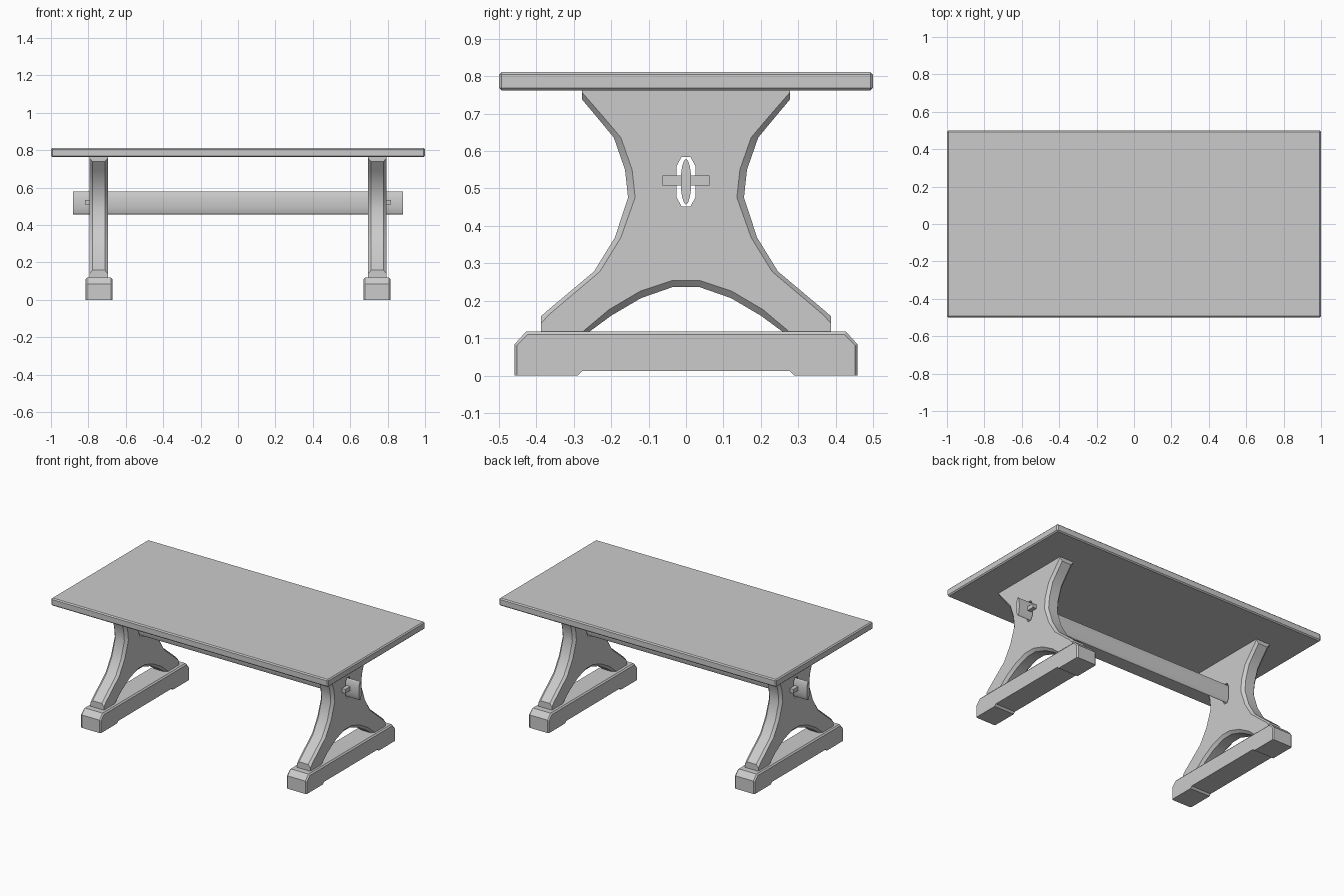
import bpy, bmesh, math

if "Cube" in bpy.data.objects:
    bpy.data.objects.remove(bpy.data.objects["Cube"])


def finish(bm, name, smooth=False):
    bmesh.ops.recalc_face_normals(bm, faces=bm.faces[:])
    mesh = bpy.data.meshes.new(name)
    bm.to_mesh(mesh)
    bm.free()
    ob = bpy.data.objects.new(name, mesh)
    bpy.context.collection.objects.link(ob)
    if smooth:
        bpy.ops.object.select_all(action='DESELECT')
        ob.select_set(True)
        bpy.context.view_layer.objects.active = ob
        bpy.ops.object.shade_smooth_by_angle(angle=math.radians(30))
    return ob


def loft(name, sections, smooth=False):
    """Join (x, [(y, z), ...]) sections along x and cap both ends."""
    bm = bmesh.new()
    rings = [[bm.verts.new((x, y, z)) for y, z in pts] for x, pts in sections]
    n = len(rings[0])
    for a, b in zip(rings, rings[1:]):
        for i in range(n):
            j = (i + 1) % n
            bm.faces.new((a[i], a[j], b[j], b[i]))
    bm.faces.new(rings[0])
    bm.faces.new(rings[-1])
    return finish(bm, name, smooth)


def box(name, lo, hi, bevel=0.0):
    ring = [(lo[1], lo[2]), (hi[1], lo[2]), (hi[1], hi[2]), (lo[1], hi[2])]
    ob = loft(name, [(lo[0], ring), (hi[0], ring)])
    if bevel:
        m = ob.modifiers.new("bevel", 'BEVEL')
        m.width, m.segments = bevel, 1
    return ob


def symmetric(half):
    return half + [(-y, z) for y, z in reversed(half)]


def chamfered(name, x, half_w, chamfer, face, rim, smooth=False):
    f, r = symmetric(face), symmetric(rim)
    return loft(name, [(x - half_w, f), (x - half_w + chamfer, r),
                       (x + half_w - chamfer, r), (x + half_w, f)], smooth)


# Table top
box("table_top", (-1, -0.5, 0.762), (1, 0.5, 0.811), 0.007)

# Half outlines (y, z): flat face outline and the wider rim of the chamfer
leg_face = [(.037, .254), (.123, .225), (.206, .176), (.275, .118),
            (.388, .118), (.388, .139), (.366, .163), (.23, .278),
            (.174, .369), (.136, .476), (.144, .55), (.174, .636),
            (.224, .695), (.278, .757), (.278, .764)]
leg_rim = [(.037, .236), (.12, .207), (.2, .16), (.257, .118),
           (.388, .118), (.388, .158), (.37, .174), (.246, .278),
           (.19, .369), (.155, .476), (.163, .55), (.193, .636),
           (.236, .688), (.278, .738), (.278, .764)]
foot_face = [(.278, .012), (.289, 0), (.452, 0), (.452, .081),
             (.424, .109)]
foot_rim = [(.278, .012), (.289, 0), (.458, 0), (.458, .084),
            (.427, .118)]
slot = [(.026, .478), (.026, .558), (.012, .584)]
slot = [(.012, .452)] + slot

for side, s in (("left", -1), ("right", 1)):
    x = s * 0.745
    # Leg panel with a slot for the stretcher
    leg = chamfered(side + "_leg", x, 0.049, 0.016, leg_face, leg_rim, True)
    ring = symmetric(slot)
    cutter = loft(side + "_slot_cutter", [(x - 0.1, ring), (x + 0.1, ring)])
    cutter.hide_render = True
    cutter.hide_set(True)
    cut = leg.modifiers.new("slot", 'BOOLEAN')
    cut.operation, cut.solver, cut.object = 'DIFFERENCE', 'EXACT', cutter
    # Foot
    chamfered(side + "_foot", s * 0.743, 0.072, 0.008, foot_face, foot_rim)
    # Wedge peg
    xs = sorted((s * 0.792, s * 0.819))
    box(side + "_peg", (xs[0], -.063, .508), (xs[1], .063, .534))

# Lens-shaped stretcher
lens = [(0.014 * math.sin(2 * math.pi * i / 16),
         0.518 + 0.061 * math.cos(2 * math.pi * i / 16)) for i in range(16)]
loft("stretcher", [(-0.882, lens), (0.882, lens)], True)
